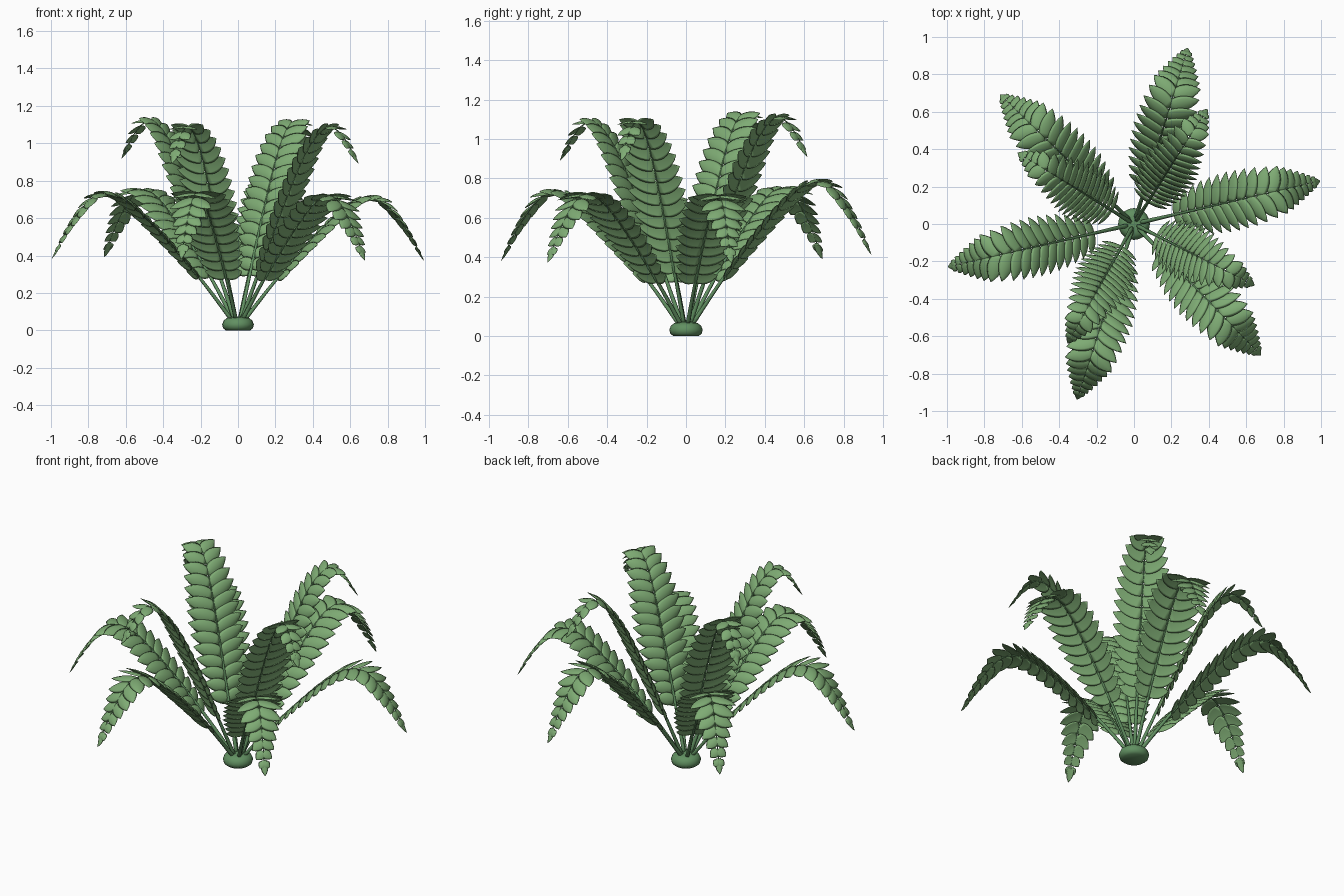
import bpy, bmesh, math
from mathutils import Vector

cube = bpy.data.objects.get("Cube")
if cube:
    bpy.data.objects.remove(cube, do_unlink=True)


def make_material(name, colour):
    mat = bpy.data.materials.new(name)
    mat.use_nodes = True
    mat.diffuse_color = colour
    mat.node_tree.nodes["Principled BSDF"].inputs["Base Color"].default_value = colour
    return mat


leaf_green = make_material("leaf green", (0.21, 0.41, 0.175, 1))
stem_green = make_material("stem green", (0.12, 0.28, 0.12, 1))


def finish(name, bm, materials):
    bmesh.ops.recalc_face_normals(bm, faces=bm.faces)
    mesh = bpy.data.meshes.new(name)
    bm.to_mesh(mesh)
    bm.free()
    for mat in materials:
        mesh.materials.append(mat)
    mesh.shade_smooth()
    obj = bpy.data.objects.new(name, mesh)
    bpy.context.collection.objects.link(obj)
    return obj


def skin(bm, rings, material):
    """Join successive rings of points with quads and cap both ends."""
    verts = [[bm.verts.new(p) for p in ring] for ring in rings]
    count = len(rings[0])
    faces = [bm.faces.new(verts[0]), bm.faces.new(verts[-1])]
    for a, b in zip(verts, verts[1:]):
        for i in range(count):
            j = (i + 1) % count
            faces.append(bm.faces.new((a[i], a[j], b[j], b[i])))
    for face in faces:
        face.material_index = material


def turn(count):
    """Evenly spaced (cosine, sine) pairs around a circle."""
    return [(math.cos(math.tau * i / count), math.sin(math.tau * i / count)) for i in range(count)]


def smooth_path(points, steps=8):
    """Catmull-Rom curve through the points."""
    pts = [2 * points[0] - points[1]] + points + [2 * points[-1] - points[-2]]
    path = []
    for a, b, c, d in zip(pts, pts[1:], pts[2:], pts[3:]):
        for k in range(steps):
            t = k / steps
            path.append(0.5 * (2 * b + (c - a) * t + (2 * a - 5 * b + 4 * c - d) * t ** 2
                               + (3 * b - a - 3 * c + d) * t ** 3))
    return path + [points[-1]]


def sampler(path):
    """Return a function giving the point and tangent at a fraction of the length."""
    lengths = [0]
    for a, b in zip(path, path[1:]):
        lengths.append(lengths[-1] + (b - a).length)

    def point(f):
        target = min(max(f, 0), 1) * lengths[-1]
        i = 0
        while i < len(path) - 2 and lengths[i + 1] < target:
            i += 1
        return path[i].lerp(path[i + 1], (target - lengths[i]) / (lengths[i + 1] - lengths[i]))

    def sample(f):
        return point(f), (point(f + 0.015) - point(f - 0.015)).normalized()
    return sample


def blend(values, t):
    """Read evenly spaced values at fraction t."""
    x = t * (len(values) - 1)
    i = min(int(x), len(values) - 2)
    return values[i] + (values[i + 1] - values[i]) * (x - i)


def leaflet(bm, root, out, normal, length, width, droop):
    """One thin, arched, pointed leaflet, broad where it meets the midrib."""
    across = normal.cross(out).normalized()
    rings = []
    for k in range(8):
        s = k / 7
        half = width / 2 * max(math.sin(math.pi * (0.2 + 0.8 * s)), 0.02) ** 0.8
        middle = root + out * length * s - normal * droop * length * s * s
        rings.append([middle + across * half * c + normal * half * (0.12 * n - 0.22 * c * c)
                      for c, n in turn(8)])
    skin(bm, rings, 0)


PAIRS = 18
LEAF_START = 0.215


def frond(name, profile, angle, reach, height):
    a = math.radians(angle)
    radial = Vector((math.cos(a), math.sin(a), 0))
    side = Vector((-math.sin(a), math.cos(a), 0))
    sample = sampler(smooth_path([radial * r * reach + Vector((0, 0, z * height))
                                  for r, z in profile]))
    bm = bmesh.new()

    # tapering midrib
    rings = []
    for k in range(33):
        p, tangent = sample(k / 32 * 0.98)
        normal = tangent.cross(side)
        radius = blend((0.012, 0.008, 0.005, 0.004, 0.002), k / 32)
        rings.append([p + radius * (side * c + normal * n) for c, n in turn(6)])
    skin(bm, rings, 1)

    # paired leaflets, swept further forward towards the tip
    for k in range(PAIRS):
        t = k / (PAIRS - 1)
        p, tangent = sample(LEAF_START + (0.95 - LEAF_START) * t)
        normal = tangent.cross(side)
        sweep = math.radians(blend((18, 20, 24, 32, 45), t))
        length = blend((0.11, 0.155, 0.175, 0.17, 0.145, 0.095, 0.04), t)
        width = blend((0.075, 0.088, 0.09, 0.085, 0.05), t)
        roll = math.radians(10)
        face = normal * math.cos(roll) - tangent * math.sin(roll)
        for s in (-1, 1):
            out = side * s * math.cos(sweep) + tangent * math.sin(sweep)
            out = (out - face * out.dot(face)).normalized()
            leaflet(bm, p, out, face, length, width, 0.18)

    # end leaflet
    p, tangent = sample(0.94)
    leaflet(bm, p, tangent, tangent.cross(side), 0.09, 0.045, 0)
    finish(name, bm, (leaf_green, stem_green))


# outer and inner frond outlines as (reach, height)
low = [(0.03, 0.05), (0.2, 0.27), (0.4, 0.5), (0.57, 0.665), (0.67, 0.725),
       (0.76, 0.725), (0.84, 0.66), (0.93, 0.535), (1.01, 0.385)]
tall = [(0.02, 0.05), (0.12, 0.3), (0.25, 0.62), (0.38, 0.905), (0.47, 1.045),
        (0.55, 1.1), (0.62, 1.065), (0.68, 0.985), (0.725, 0.9)]

# each frond as (angle, reach, height)
outer = [(13, 1.01, 0.97), (73, 0.975, 1.07), (136, 0.985, 1.02),
         (193, 1.01, 1.0), (252, 0.975, 1.0), (314, 0.965, 0.98)]
inner = [(57.5, 1.0, 1.01), (148.5, 1.0, 1.02), (241, 1.0, 0.99), (333, 0.99, 0.99)]
for label, profile, fronds in (("outer", low, outer), ("inner", tall, inner)):
    for i, (angle, reach, height) in enumerate(fronds):
        frond(f"{label}_frond_{i + 1}", profile, angle, reach, height)

# rounded crown at the base
bm = bmesh.new()
outline = [(0.065, 0), (0.08, 0.012), (0.085, 0.032), (0.076, 0.053), (0.06, 0.065), (0.04, 0.07)]
skin(bm, [[Vector((r * c, r * n, z)) for c, n in turn(20)] for r, z in outline], 0)
crown = finish("crown_base", bm, (stem_green,))
bpy.context.view_layer.objects.active = crown
crown.select_set(True)
bpy.ops.object.shade_smooth_by_angle(angle=math.radians(40))
